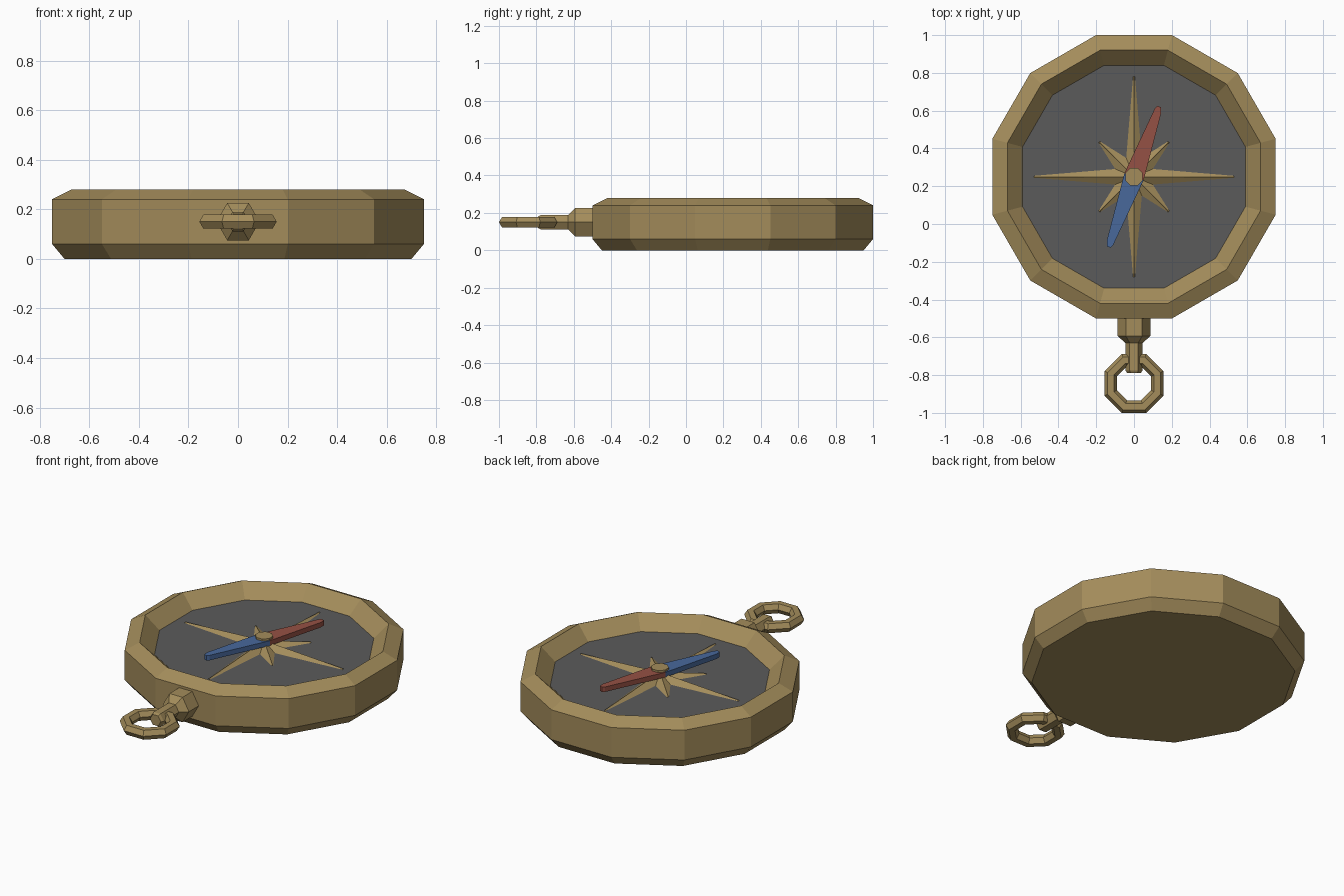
import bpy, bmesh, math
from mathutils import Matrix, Vector

if "Cube" in bpy.data.objects:
    bpy.data.objects.remove(bpy.data.objects["Cube"])


def material(name, rgb):
    m = bpy.data.materials.new(name)
    m.diffuse_color = (*rgb, 1)
    m.use_nodes = True
    m.node_tree.nodes["Principled BSDF"].inputs["Base Color"].default_value = m.diffuse_color
    return m


BRASS = material("aged brass", (0.37, 0.265, 0.105))
GREY = material("dark grey", (0.105, 0.105, 0.105))
RED = material("muted red", (0.30, 0.082, 0.058))
BLUE = material("muted blue", (0.065, 0.14, 0.33))
CENTRE = Vector((0, 0.25, 0))


def finish(name, bm, mat):
    bmesh.ops.recalc_face_normals(bm, faces=bm.faces)
    mesh = bpy.data.meshes.new(name)
    bm.to_mesh(mesh)
    bm.free()
    mesh.materials.append(mat)
    ob = bpy.data.objects.new(name, mesh)
    bpy.context.collection.objects.link(ob)
    return ob


def lathe(name, profile, sides, mat, turn=0.0, place=Matrix(), loop=False):
    """Revolve (radius, height) points around z; cap the ends or close the loop."""
    bm = bmesh.new()
    rings = []
    for r, z in profile:
        ring = []
        for i in range(sides):
            a = turn + math.tau * i / sides
            ring.append(bm.verts.new(place @ Vector((r * math.cos(a), r * math.sin(a), z))))
        rings.append(ring)
    pairs = list(zip(rings, rings[1:]))
    if loop:
        pairs.append((rings[-1], rings[0]))
    else:
        bm.faces.new(rings[0])
        bm.faces.new(rings[-1])
    for a, b in pairs:
        for i in range(sides):
            j = (i + 1) % sides
            bm.faces.new((a[i], a[j], b[j], b[i]))
    return finish(name, bm, mat)


# Twelve-sided case with bevelled rim and sunken floor (sizes are flat-to-centre)
k12 = 1 / math.cos(math.pi / 12)
at_centre = Matrix.Translation(CENTRE)
case = [(0.70, 0), (0.75, 0.06), (0.75, 0.24), (0.67, 0.28), (0.59, 0.20)]
body = lathe("case", [(r * k12, z) for r, z in case], 12, BRASS,
             math.radians(15), at_centre)

# Grey dial: the floor inside the rim
body.data.materials.append(GREY)
for p in body.data.polygons:
    if p.normal.z > 0.99:
        p.material_index = 1

# Eight-pointed ridged star
bm = bmesh.new()
apex = bm.verts.new(CENTRE + Vector((0, 0, 0.235)))
outline = []
for i in range(16):
    r = 0.108 if i % 2 else (0.53 if i % 4 == 0 else 0.26)
    a = math.tau * i / 16
    p = CENTRE + Vector((r * math.cos(a), r * math.sin(a), 0.202))
    if i % 2:
        outline.append(bm.verts.new(p))
    else:  # slightly blunt tips
        side = Vector((-math.sin(a), math.cos(a), 0)) * 0.005
        outline.append(bm.verts.new(p - side))
        outline.append(bm.verts.new(p + Vector((0, 0, 0.005))))
        outline.append(bm.verts.new(p + side))
for a, b in zip(outline, outline[1:] + outline[:1]):
    bm.faces.new((apex, a, b))
finish("compass_star", bm, BRASS)

# Two needle halves
shape = [(-0.054, 0), (0.054, 0), (0.02, 0.365), (0.008, 0.395), (-0.012, 0.395), (-0.02, 0.38)]
for name, mat, angle in (("needle_red", RED, -20), ("needle_blue", BLUE, 160)):
    bm = bmesh.new()
    rot = Matrix.Translation(CENTRE) @ Matrix.Rotation(math.radians(angle), 4, 'Z')
    face = bm.faces.new([bm.verts.new(rot @ Vector((x, y, 0.225))) for x, y in shape])
    ext = bmesh.ops.extrude_face_region(bm, geom=[face], use_keep_orig=True)
    bmesh.ops.translate(bm, vec=(0, 0, 0.03),
                        verts=[v for v in ext["geom"] if isinstance(v, bmesh.types.BMVert)])
    finish(name, bm, mat)

# Hub pin
lathe("needle_hub", [(0.05, 0.2), (0.05, 0.267)], 8, BRASS, math.pi / 8, at_centre)

# Hexagonal stem and neck, pointing to -y
to_front = Matrix.Translation((0, 0, 0.15)) @ Matrix.Rotation(math.pi / 2, 4, 'X')
lathe("stem", [(0.087, 0.48), (0.087, 0.593), (0.045, 0.63)], 6, BRASS, 0, to_front)
lathe("neck", [(0.045, 0.61), (0.045, 0.775), (0.036, 0.79)], 6, BRASS, 0, to_front)

# Eight-sided ring with a hexagonal section
k8 = 1 / math.cos(math.pi / 8)
section = [((0.123 + 0.033 * math.cos(math.tau * i / 6)) * k8,
            0.033 * math.sin(math.tau * i / 6)) for i in range(6)]
lathe("ring", section, 8, BRASS, math.pi / 8,
      Matrix.Translation((0, -0.844, 0.15)), loop=True)
